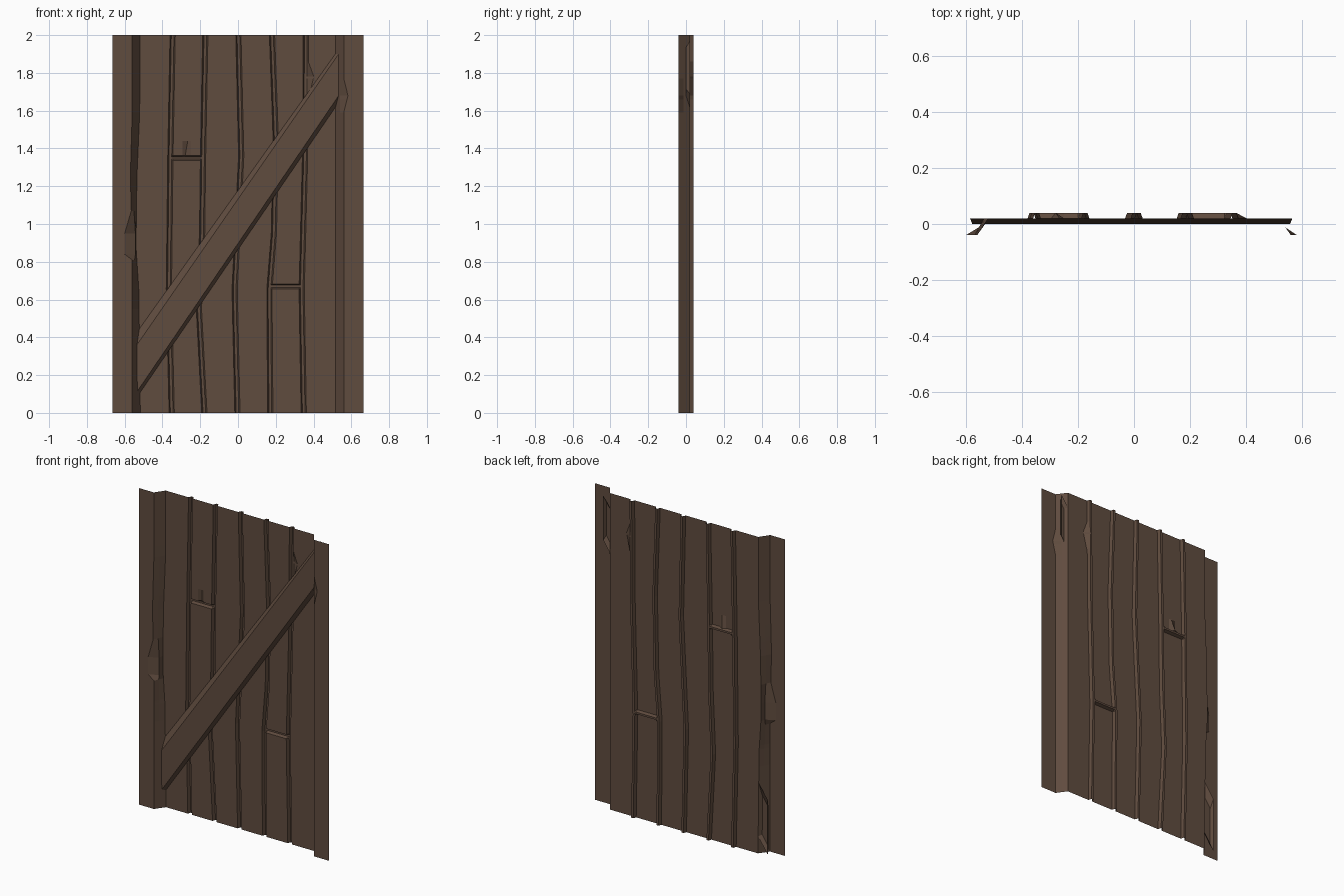
import bpy

cube = bpy.data.objects.get("Cube")
if cube:
    bpy.data.objects.remove(cube, do_unlink=True)

wood = bpy.data.materials.new("dark_brown_wood")
wood.use_nodes = True
COLOUR = (0.117, 0.072, 0.049, 1.0)
wood.diffuse_color = COLOUR
wood.node_tree.nodes["Principled BSDF"].inputs["Base Color"].default_value = COLOUR

POST_Y, PLANK_Y, GROOVE_Y = -0.04, 0.02, 0.04


def make_object(name, verts, faces):
    mesh = bpy.data.meshes.new(name)
    mesh.from_pydata(verts, [], faces)
    mesh.materials.append(wood)
    mesh.update()
    obj = bpy.data.objects.new(name, mesh)
    bpy.context.collection.objects.link(obj)
    return obj


def at(path, z):
    """Linear interpolation along a list of (z, value) pairs."""
    if z <= path[0][0]:
        return path[0][1]
    for (z0, a), (z1, b) in zip(path, path[1:]):
        if z <= z1:
            return a + (b - a) * (z - z0) / (z1 - z0)
    return path[-1][1]


# Wavy centre lines of the grooves between the planks
grooves = [
    [(0, -0.351), (0.65, -0.366), (1.36, -0.358), (2, -0.346)],
    [(0, -0.178), (0.55, -0.207), (0.95, -0.19), (1.36, -0.185), (2, -0.173)],
    [(0, -0.003), (0.65, -0.018), (1.36, 0.017), (2, 0.002)],
    [(0, 0.171), (0.65, 0.166), (0.95, 0.19), (1.45, 0.2), (2, 0.18)],
    [(0, 0.348), (0.65, 0.337), (1.36, 0.355), (2, 0.359)],
]

# Chipped corners of the posts and one plank
left_edge = [(0, -0.56), (0.81, -0.56), (0.84, -0.6), (0.95, -0.6),
             (1.07, -0.565), (1.25, -0.57), (1.6, -0.56)]
left_foot = [(0, -0.517), (0.65, -0.525), (0.88, -0.54), (1.25, -0.535), (1.6, -0.52)]
right_edge = [(1.59, 0.56), (1.68, 0.582), (1.77, 0.56)]
plank_chip = [(1.66, 0), (1.78, 0.03), (1.86, 0)]

# Cross cracks: plank index -> height
cracks = {1: 1.35, 4: 0.67}
HALF, LIP = 0.006, 0.013
rows = {0, 0.55, 0.81, 0.84, 0.88, 0.95, 1.07, 1.25, 1.44, 1.59,
        1.66, 1.68, 1.77, 1.78, 1.86, 2}
for zc in cracks.values():
    rows |= {zc - LIP, zc - HALF, zc + HALF, zc + LIP}
rows = sorted(rows)


def section(z):
    """One horizontal cross-section of the boarded panel."""
    edge, foot = at(left_edge, z), at(left_foot, z)
    chipped = edge < -0.59
    pts = [(-0.665, POST_Y), (edge, POST_Y),
           (-0.543, -0.012) if chipped else ((edge + foot) / 2, -0.01),
           (foot, PLANK_Y)]
    for i, path in enumerate(grooves):
        c = at(path, z)
        depth = [PLANK_Y, PLANK_Y]
        for side in (0, 1):
            zc = cracks.get(i + side)
            if zc and abs(z - zc) < HALF + 0.001:
                depth[side] = GROOVE_Y
        chip = at(plank_chip, z) if i == 4 else 0
        pts += [(c - 0.014, depth[0]), (c - 0.007, GROOVE_Y),
                (c + 0.007, GROOVE_Y), (c + 0.014 + chip, depth[1])]
        if i == 0:
            # Splintered notch above the upper crack
            zc = cracks[1]
            notch = GROOVE_Y if HALF < z - zc < LIP + 0.001 else depth[1]
            lean = at([(1.36, -0.28), (1.44, -0.266)], z)
            pts += [(-0.295, depth[1]), (lean, notch), (-0.25, depth[1])]
    redge = at(right_edge, z)
    pts += [(0.517, PLANK_Y), (0.54, -0.012), (redge, POST_Y), (0.665, POST_Y)]
    return [(x, y, z) for x, y in pts]


# Boarded panel lofted through the cross-sections
sections = [section(z) for z in rows]
n = len(sections[0])
faces = [(r * n + c, r * n + c + 1, (r + 1) * n + c + 1, (r + 1) * n + c)
         for r in range(len(rows) - 1) for c in range(n - 1)]
make_object("boarded_panel", [p for s in sections for p in s], faces)

# Diagonal brace with bevelled long edges, open against the planks
back = [(-0.585, 0.01), (0.565, 1.69), (0.565, 1.97), (-0.585, 0.357)]
front = [(-0.577, 0.05), (0.557, 1.715), (0.557, 1.935), (-0.577, 0.3)]
verts = [(x, PLANK_Y, z) for x, z in back] + [(x, 0, z) for x, z in front]
sides = [(i, (i + 1) % 4, 4 + (i + 1) % 4, 4 + i) for i in range(4)]
make_object("diagonal_brace", verts, [(4, 5, 6, 7)] + sides)
